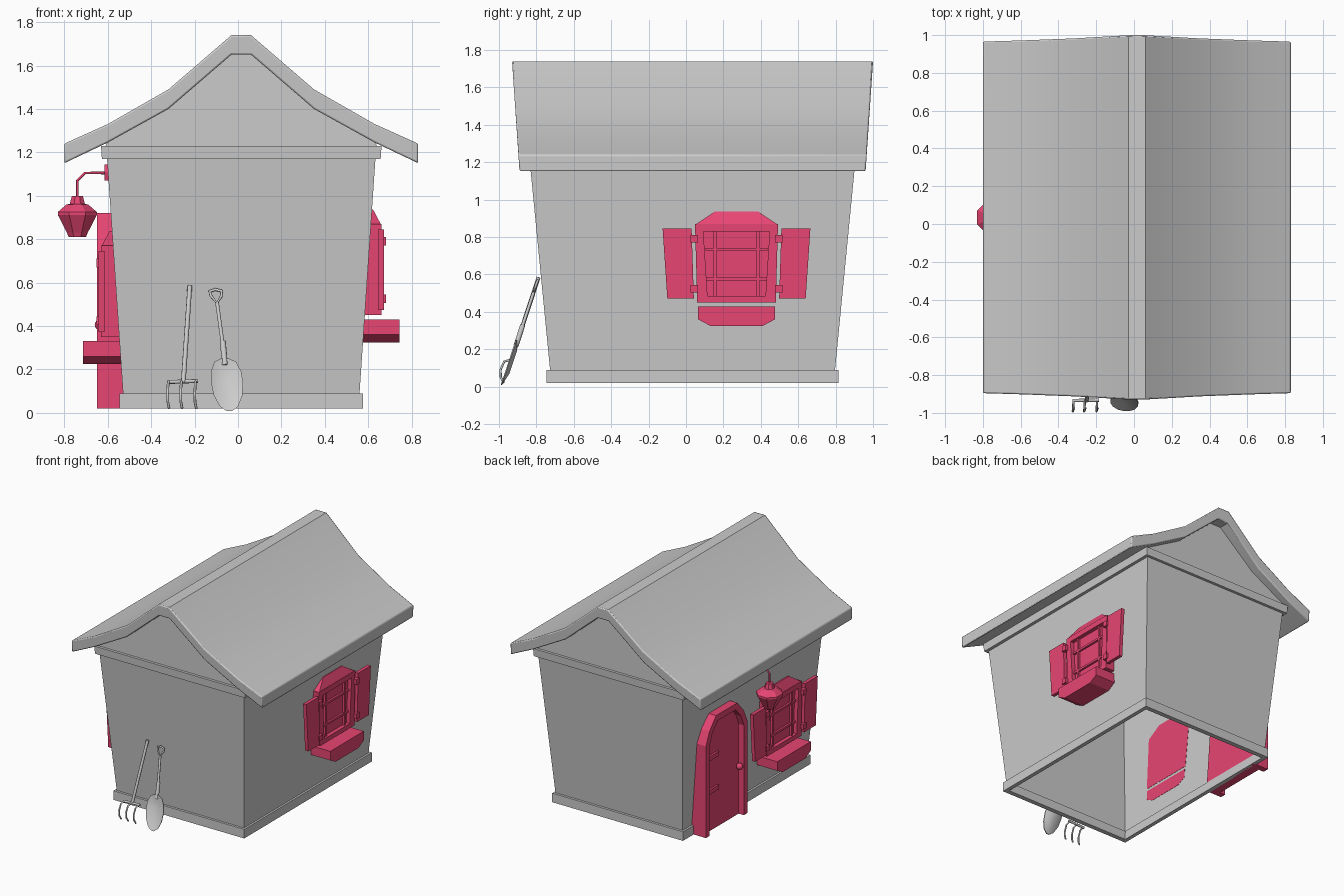
import bpy, bmesh, math
from mathutils import Vector

if "Cube" in bpy.data.objects:
    bpy.data.objects.remove(bpy.data.objects["Cube"])

CX, CY = 0.015, 0.035
pink = bpy.data.materials.new("pink")
pink.diffuse_color = (0.8, 0.06, 0.17, 1)
pink.use_nodes = True
pink.node_tree.nodes["Principled BSDF"].inputs["Base Color"].default_value = pink.diffuse_color


def loft(name, loops, caps=True, wrap=False, mat=None):
    """Skin equal-length closed loops; wrap joins last to first (a ring)."""
    bm = bmesh.new()
    rows = [[bm.verts.new(p) for p in loop] for loop in loops]
    n = len(rows[0])
    pairs = list(zip(rows, rows[1:])) + ([(rows[-1], rows[0])] if wrap else [])
    for a, b in pairs:
        for i in range(n):
            j = (i + 1) % n
            bm.faces.new((a[i], a[j], b[j], b[i]))
    if caps and not wrap:
        bm.faces.new(rows[0])
        bm.faces.new(rows[-1])
    bmesh.ops.recalc_face_normals(bm, faces=bm.faces)
    me = bpy.data.meshes.new(name)
    bm.to_mesh(me)
    bm.free()
    ob = bpy.data.objects.new(name, me)
    bpy.context.collection.objects.link(ob)
    if mat:
        me.materials.append(mat)
    return ob


def smooth(ob, angle=35):
    bpy.ops.object.select_all(action='DESELECT')
    ob.select_set(True)
    bpy.context.view_layer.objects.active = ob
    bpy.ops.object.shade_smooth_by_angle(angle=math.radians(angle))


def tube(name, paths, r, mat=None, cyclic=False):
    cu = bpy.data.curves.new(name, 'CURVE')
    cu.dimensions = '3D'
    cu.bevel_depth = r
    cu.bevel_resolution = 2
    cu.use_fill_caps = True
    for pts in paths:
        sp = cu.splines.new('POLY')
        sp.points.add(len(pts) - 1)
        for p, co in zip(sp.points, pts):
            p.co = (*co, 1)
        sp.use_cyclic_u = cyclic
    ob = bpy.data.objects.new(name, cu)
    bpy.context.collection.objects.link(ob)
    if mat:
        cu.materials.append(mat)
    return ob


def rect(hx, hy, z):
    return [(CX + sx * hx, CY + sy * hy, z) for sx, sy in ((-1, -1), (1, -1), (1, 1), (-1, 1))]


# walls: open flared shell, with trim rings at foot and top
loft("walls", [rect(0.54, 0.755, 0.02), rect(0.62, 0.87, 1.2)], caps=False)
loft("base_trim", [rect(0.56, 0.78, 0.02), rect(0.56, 0.78, 0.09),
                   rect(0.535, 0.75, 0.09), rect(0.53, 0.745, 0.02)], wrap=True)
loft("top_trim", [rect(0.642, 0.888, 1.17), rect(0.646, 0.892, 1.23),
                  rect(0.61, 0.86, 1.23), rect(0.61, 0.86, 1.17)], wrap=True)

# roof: swept-curve slab whose ends lean outward towards the ridge
top = [(0.815, 1.24), (0.615, 1.33), (0.335, 1.49), (0.045, 1.74)]
low = [(0.045, 1.65), (0.335, 1.40), (0.615, 1.245), (0.815, 1.15)]
outline = (top + [(-x, z) for x, z in top[::-1]] +
           [(-x, z) for x, z in low[::-1]] + low)


def end_y(z):
    return 0.925 + 0.04 * (z - 1.15) / 0.59


roof = loft("roof", [[(CX + x, CY + s * end_y(z), z) for x, z in outline] for s in (-1, 1)])
bev = roof.modifiers.new("bevel", 'BEVEL')
bev.width = 0.008
bev.segments = 2
bev.limit_method = 'ANGLE'
bev.angle_limit = math.radians(50)
smooth(roof)

# gable infills under the roof
gab = [(-0.63, 1.22), (0.63, 1.22), (0.615, 1.25), (0.335, 1.41), (0.045, 1.66),
       (-0.045, 1.66), (-0.335, 1.41), (-0.615, 1.25)]
for s, n in ((-1, "front_gable"), (1, "back_gable")):
    loft(n, [[(CX + x, CY + s * d, z) for x, z in gab] for d in (0.85, 0.872)])


# side fittings: d = distance out from the centre plane, u = along the wall
def wall(z):
    return 0.53 + 0.068 * z


class Side:
    def __init__(self, sign, y, dz):
        self.s, self.y, self.dz = sign, y, dz

    def loop(self, pts, d):
        return [(CX + self.s * (wall(z) if d is None else d), self.y + u, z + self.dz)
                for u, z in pts]

    def prism(self, name, pts, d0, d1):
        return loft(name, [self.loop(pts, d0), self.loop(pts, d1)], mat=pink)

    def box(self, name, u0, u1, z0, z1, d0, d1):
        return self.prism(name, [(u0, z0), (u1, z0), (u1, z1), (u0, z1)], d0, d1)


def window(tag, sign, y, dz):
    w = Side(sign, y, dz)
    outer = [(-0.21, 0.45), (0.21, 0.45), (0.222, 0.87), (-0.222, 0.87)]
    inner = [(-0.155, 0.485), (0.155, 0.485), (0.177, 0.83), (-0.177, 0.83)]
    loft(tag + "_window_frame", [w.loop(outer, None), w.loop(outer, 0.645),
                                 w.loop(inner, 0.645), w.loop(inner, None)], wrap=True, mat=pink)
    w.prism(tag + "_window_pane", inner, None, 0.615)
    # pediment slopes back to the wall
    base = [(-0.222, 0.865), (0.222, 0.865), (0.115, 0.937), (-0.115, 0.937)]
    ped = w.loop(base, 0.645)
    for i in (2, 3):
        ped[i] = (CX + sign * 0.607, ped[i][1], ped[i][2])
    loft(tag + "_window_pediment", [w.loop(base, None), ped], mat=pink)
    for s in (-1, 1):
        w.box(f"{tag}_window_mullion", s * 0.107, s * 0.122, 0.485, 0.83, 0.61, 0.632)
        w.prism(f"{tag}_shutter", [(s * 0.228, 0.473), (s * 0.37, 0.473),
                                   (s * 0.395, 0.845), (s * 0.24, 0.845)], 0.63, 0.657)
        for z in (0.525, 0.79):
            w.box(f"{tag}_shutter_hinge", s * 0.205, s * 0.245, z - 0.02, z + 0.02, 0.63, 0.667)
    for z in (0.575, 0.735):
        w.box(f"{tag}_window_bar", -0.165, 0.165, z - 0.008, z + 0.008, 0.61, 0.63)
    w.prism(tag + "_planter", [(-0.205, 0.43), (-0.205, 0.36), (-0.14, 0.325),
                               (0.14, 0.325), (0.205, 0.36), (0.205, 0.43)], None, 0.73)


window("right", 1, 0.27, 0)
window("left", -1, -0.30, -0.10)

# arched door on the left wall
door = Side(-1, 0.43, 0)
arch = [(-0.255, 0.02), (-0.255, 0.73), (-0.21, 0.83), (-0.13, 0.92),
        (0.13, 0.92), (0.21, 0.83), (0.255, 0.73), (0.255, 0.02)]
hole = [(-0.21, 0.02), (-0.21, 0.715), (-0.175, 0.80), (-0.11, 0.873),
        (0.11, 0.873), (0.175, 0.80), (0.21, 0.715), (0.21, 0.02)]
door.prism("door_frame", arch + hole[::-1], None, 0.665)
door.prism("door_panel", hole, None, 0.62)
for z in (0.33, 0.59):
    door.box("door_strap", 0.05, 0.21, z - 0.017, z + 0.017, 0.61, 0.635)
bpy.ops.mesh.primitive_uv_sphere_add(segments=12, ring_count=8, radius=0.025,
                                     location=(CX - 0.65, 0.25, 0.405))
knob = bpy.context.object
knob.name = "door_knob"
knob.data.materials.append(pink)
smooth(knob, 60)


# lantern: octagonal body on a bent arm
def octagon(r, z):
    r /= math.cos(math.pi / 8)
    return [(-0.74 + r * math.cos(a), CY + r * math.sin(a), z)
            for a in (math.pi / 8 + k * math.pi / 4 for k in range(8))]


loft("lantern", [octagon(r, z) for r, z in (
    (0.025, 1.0), (0.035, 0.962), (0.05, 0.96), (0.09, 0.925), (0.09, 0.912),
    (0.048, 0.83), (0.04, 0.81))], mat=pink)
tube("lantern_arm", [[(-0.6, CY, 1.105), (-0.705, CY, 1.105), (-0.74, CY, 1.07),
                      (-0.74, CY, 0.99)]], 0.006, pink)
Side(-1, CY, 0).prism("lantern_mount", [(-0.02, 1.07), (0.02, 1.07), (0.03, 1.11),
                                        (0.02, 1.145), (-0.02, 1.145), (-0.03, 1.11)], None, 0.63)


# garden tools leaning on the front wall
def lean(x, z, out=0):
    return (x, -0.79 - (0.58 - z) * 0.33 - out, z)


tube("rake_handle", [[lean(-0.222, 0.585), lean(-0.252, 0.14)]], 0.011)
tube("rake_bar", [[lean(-0.325, 0.142), lean(-0.185, 0.147)]], 0.009)
tube("rake_tines", [[lean(x, 0.145), lean(x - 0.002, 0.135, 0.035), lean(x - 0.004, 0.09, 0.04),
                     lean(x - 0.003, 0.05, 0.025), lean(x + 0.003, 0.02, 0.0)]
                    for x in (-0.32, -0.26, -0.195)], 0.006)

tube("shovel_handle", [[lean(-0.096, 0.505), lean(-0.068, 0.3)]], 0.009)
tube("shovel_socket", [[lean(-0.07, 0.33), lean(-0.06, 0.22)]], 0.014)
tube("shovel_grip", [[lean(-0.097, 0.505), lean(-0.125, 0.54), lean(-0.13, 0.56),
                      lean(-0.105, 0.568), lean(-0.077, 0.562), lean(-0.075, 0.54)]], 0.007, cyclic=True)
# scooped blade: half-outline mirrored about a tilted centre line
half = [(0.02, 0.25), (0.05, 0.235), (0.07, 0.19), (0.074, 0.14), (0.066, 0.08),
        (0.042, 0.03), (0.012, 0.008)]


def blade(scale, out):
    pts = half + [(-x, z) for x, z in half[::-1]]
    return [lean(-0.06 + 0.085 * (0.25 - z) + x * scale, 0.13 + (z - 0.13) * scale, out)
            for x, z in pts]


smooth(loft("shovel_blade", [blade(0.5, -0.014), blade(1, 0.006), blade(1, 0.012),
                             blade(0.5, -0.006)]), 50)
